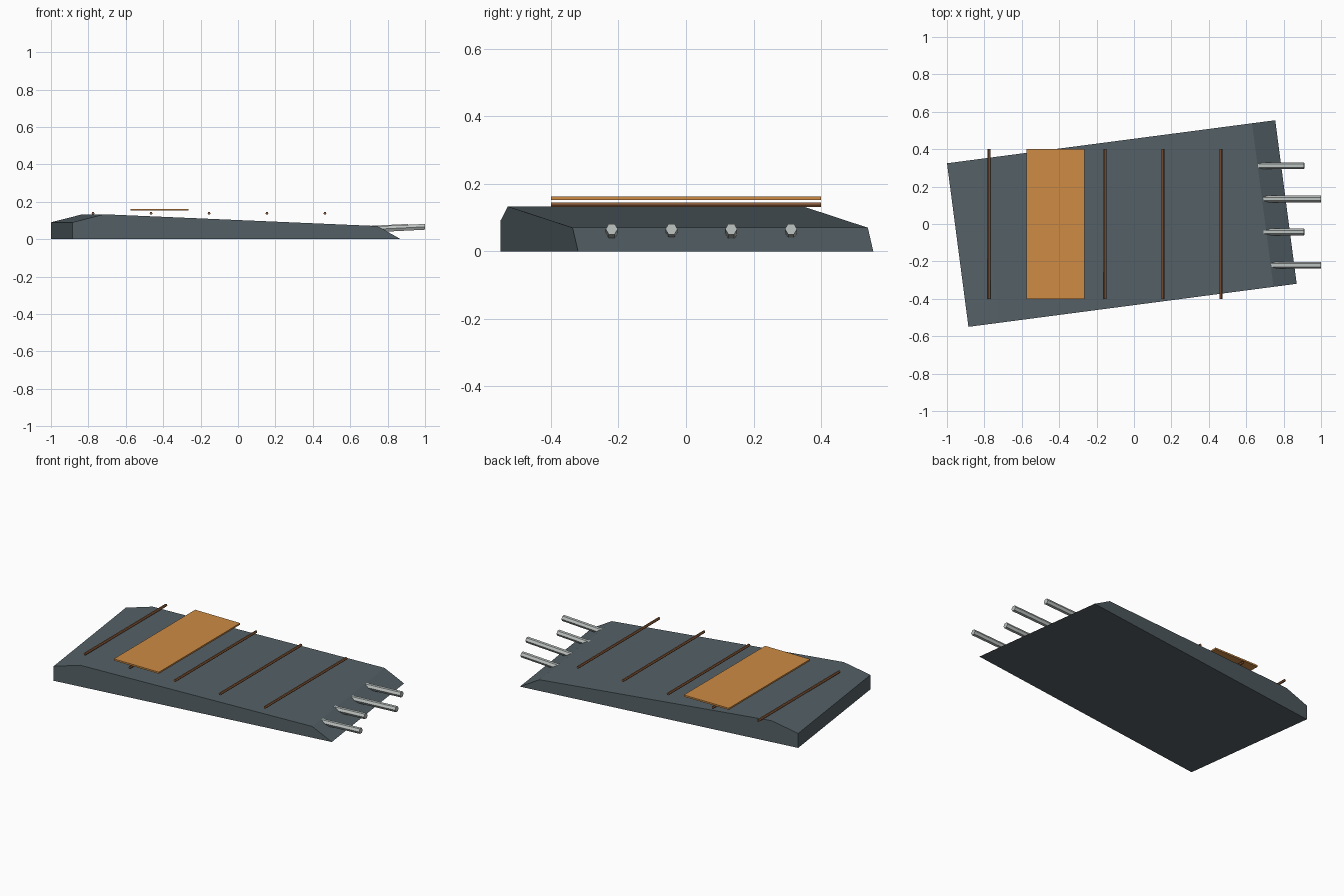
import bpy, bmesh, math
from mathutils import Vector, Matrix

cube = bpy.data.objects.get("Cube")
if cube:
    bpy.data.objects.remove(cube)


def material(name, rgb):
    m = bpy.data.materials.new(name)
    m.use_nodes = True
    m.diffuse_color = (*rgb, 1)
    m.node_tree.nodes["Principled BSDF"].inputs["Base Color"].default_value = (*rgb, 1)
    return m


slate = material("slate", (0.09, 0.12, 0.135))
orange = material("orange", (0.62, 0.26, 0.06))
brown = material("brown", (0.27, 0.11, 0.045))
steel = material("steel", (0.50, 0.54, 0.52))


def finish(name, bm, mat):
    bmesh.ops.recalc_face_normals(bm, faces=bm.faces)
    mesh = bpy.data.meshes.new(name)
    bm.to_mesh(mesh)
    bm.free()
    mesh.materials.append(mat)
    ob = bpy.data.objects.new(name, mesh)
    bpy.context.collection.objects.link(ob)
    return ob


def rod(name, start, end, radius, sides, turn, mat):
    """Flat-sided closed cylinder between two points."""
    a, b = Vector(start), Vector(end)
    aim = (b - a).to_track_quat('Z', 'Y').to_matrix().to_4x4()
    place = Matrix.Translation((a + b) / 2) @ aim @ Matrix.Rotation(turn, 4, 'Z')
    bm = bmesh.new()
    bmesh.ops.create_cone(bm, cap_ends=True, segments=sides, radius1=radius,
                          radius2=radius, depth=(b - a).length, matrix=place)
    return finish(name, bm, mat)


# Sloping slab: side profile extruded across its width, then turned
profile = [(-0.885, 0), (0.885, 0), (0.76, 0.07), (-0.715, 0.133), (-0.885, 0.09)]
bm = bmesh.new()
side = bm.faces.new([bm.verts.new((x, -0.441, z)) for x, z in profile])
grown = bmesh.ops.extrude_face_region(bm, geom=[side])["geom"]
bmesh.ops.translate(bm, vec=(0, 0.882, 0),
                    verts=[v for v in grown if isinstance(v, bmesh.types.BMVert)])
slab = finish("sloping_slab", bm, slate)
slab.rotation_euler.z = math.radians(7.47)
slab.location = (-0.065, 0.0025, 0)

# Crosswise bars at even spacing
for i in range(5):
    x = -0.775 + 0.31 * i
    rod(f"cross_bar_{i + 1}", (x, -0.4, 0.138), (x, 0.4, 0.138),
        0.008, 6, math.radians(30), brown)

# Thin panel above the second bar
bm = bmesh.new()
bmesh.ops.create_cube(bm, size=1, matrix=Matrix.Translation((-0.42, 0, 0.157))
                      @ Matrix.Diagonal((0.31, 0.8, 0.01, 1)))
finish("top_panel", bm, orange)

# Slightly raised pipes of alternating length at the low end
for i in range(4):
    y = -0.22 + 0.177 * i
    tip = 0.91 if i % 2 else 1.0
    rod(f"end_pipe_{i + 1}", (0.6, y, 0.066 - 0.05 * (tip - 0.6)), (tip, y, 0.066),
        0.0178, 6, math.radians(30), steel)
